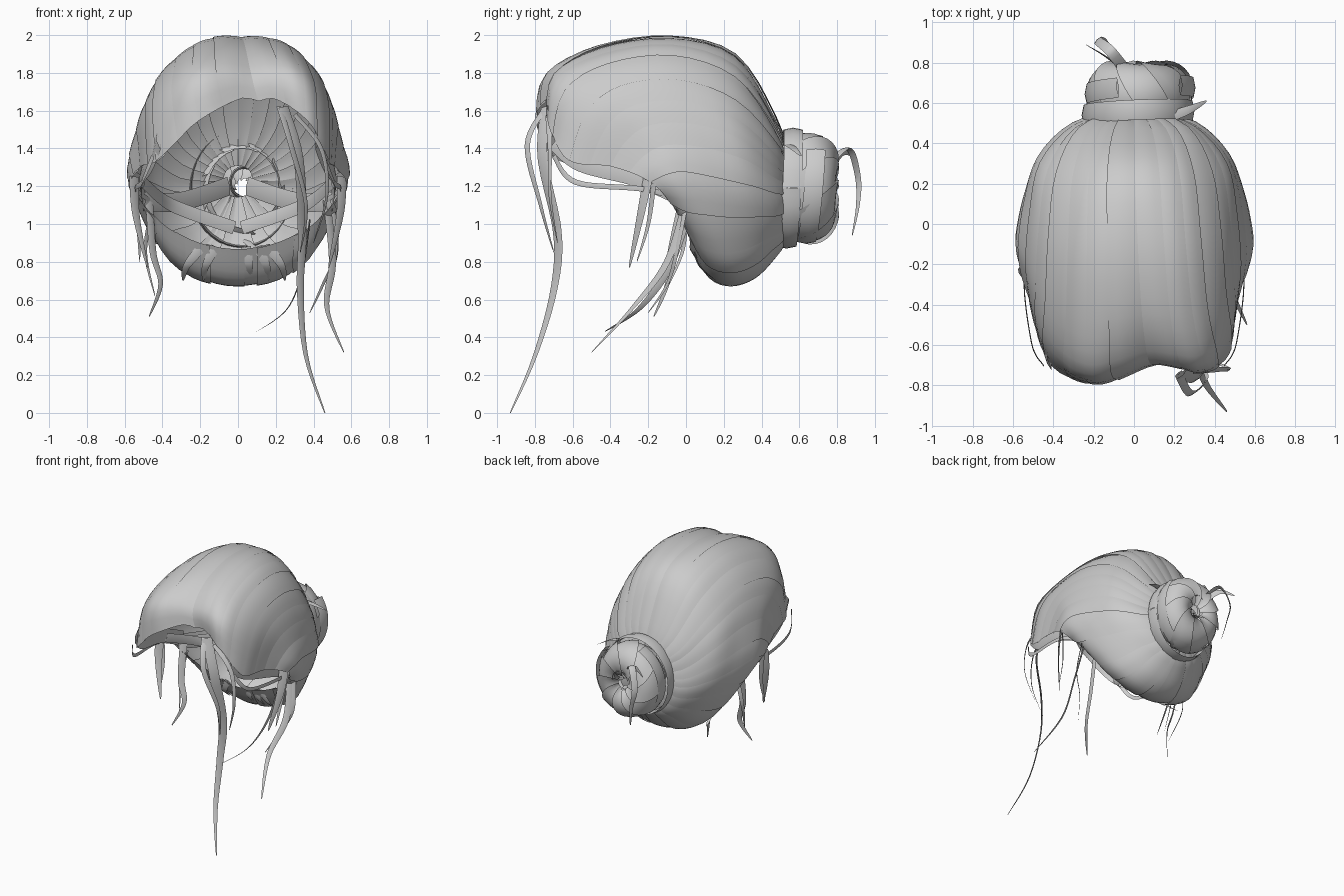
import bpy, math, random
from mathutils import Vector

random.seed(4)
cube = bpy.data.objects.get("Cube")
if cube:
    bpy.data.objects.remove(cube, do_unlink=True)

GREY = (0.6, 0.6, 0.6, 1)
hair = bpy.data.materials.new("hair_grey")
hair.use_nodes = True
hair.diffuse_color = GREY
hair.node_tree.nodes["Principled BSDF"].inputs["Base Color"].default_value = GREY


def make_object(name, verts, faces):
    mesh = bpy.data.meshes.new(name)
    mesh.from_pydata([tuple(v) for v in verts], [], faces)
    mesh.materials.append(hair)
    obj = bpy.data.objects.new(name, mesh)
    bpy.context.collection.objects.link(obj)
    bpy.ops.object.select_all(action="DESELECT")
    obj.select_set(True)
    bpy.context.view_layer.objects.active = obj
    bpy.ops.object.shade_smooth_by_angle(angle=math.radians(40))
    return obj


def spline(points, t, cyclic=False):
    """Smooth curve through the points; t counts in points."""
    n = len(points)
    i = math.floor(t) if cyclic else min(max(math.floor(t), 0), n - 2)
    f = t - i
    pick = (lambda k: points[k % n]) if cyclic else (lambda k: points[min(max(k, 0), n - 1)])
    a, b, c, d = (pick(i + k) for k in (-1, 0, 1, 2))
    return 0.5 * (2 * b + (c - a) * f + (2 * a - 5 * b + 4 * c - d) * f * f
                  + (3 * b - a - 3 * c + d) * f ** 3)


def lock(surface, start, end, high, verts, faces, across=4, along=24):
    """A strip of hair lying on a surface, one edge raised over its neighbour."""
    base = len(verts)
    for j in range(along + 1):
        v = j / along
        for i in range(across + 1):
            s = i / across
            u = start + (end - start) * s
            p = surface(u, v)
            du = surface(u + 0.02, v) - surface(u - 0.02, v)
            dv = surface(u, min(v + 0.02, 1)) - surface(u, max(v - 0.02, 0))
            normal = du.cross(dv).normalized()
            verts.append(p + normal * (high * s + 0.004 * math.sin(math.pi * s)))
    row = across + 1
    for j in range(along):
        for i in range(across):
            a = base + j * row + i
            faces.append((a, a + 1, a + row + 1, a + row))


def strand(name, points, width, side=(1, 0, 0), taper=True, steps=24):
    """A flat, tapering strip that follows a path."""
    path = [Vector(p) for p in points]
    last = len(path) - 1
    verts, faces = [], []
    for k in range(steps + 1):
        t = k / steps * last
        p = spline(path, t)
        tangent = (spline(path, min(t + 0.05, last)) - spline(path, max(t - 0.05, 0))).normalized()
        normal = tangent.cross(Vector(side)).normalized()
        flat = normal.cross(tangent)
        w = width * (1 - 0.9 * (k / steps) ** 2) if taper else width
        verts += [p + flat * w, p + normal * w * 0.2, p - flat * w, p - normal * w * 0.2]
    for k in range(steps):
        for i in range(4):
            a, b = k * 4 + i, k * 4 + (i + 1) % 4
            faces.append((a, b, b + 4, a + 4))
    return make_object(name, verts, faces)


# Guide paths from the hairline back to the bun
GUIDES = {
    "crown": [(0, -.7, 1.68), (0, -.67, 1.81), (0, -.45, 1.94), (0, -.08, 1.99), (0, .26, 1.9), (0, .47, 1.57)],
    "brow": [(.27, -.79, 1.56), (.28, -.74, 1.77), (.25, -.48, 1.9), (.23, -.1, 1.95), (.21, .25, 1.84), (.15, .47, 1.53)],
    "temple": [(.44, -.68, 1.34), (.45, -.58, 1.6), (.43, -.38, 1.74), (.41, -.06, 1.77), (.37, .25, 1.66), (.26, .47, 1.43)],
    "side": [(.51, -.38, 1.3), (.52, -.3, 1.42), (.53, -.17, 1.5), (.51, .06, 1.5), (.46, .3, 1.42), (.3, .48, 1.28)],
    "ear": [(.55, -.14, 1.19), (.57, -.06, 1.2), (.56, .03, 1.2), (.52, .18, 1.17), (.44, .36, 1.14), (.29, .5, 1.12)],
    "low": [(.35, .01, .97), (.34, .1, .83), (.34, .22, .79), (.3, .34, .82), (.24, .44, .89), (.16, .52, .96)],
    "nape": [(0, .03, .87), (0, .13, .72), (0, .24, .68), (0, .36, .72), (0, .46, .82), (0, .52, .92)],
}
GATHER = Vector((0, .58, 1.22))
half = [[Vector(p) for p in g] for g in GUIDES.values()]
for guide in half:
    guide.append(guide[-1].lerp(GATHER, 0.75))
mirrored = [[Vector((-p.x, p.y, p.z)) for p in g] for g in half[-2:0:-1]]
loop = half + mirrored
COUNT = len(loop)


def scalp(u, v):
    p = spline([spline(g, v * 6) for g in loop], u, cyclic=True)
    top = max(0, math.cos(math.tau * u / COUNT))
    front = max(0, 1 - v * 1.2)
    # The left fringe sits a little further back
    p.y += 0.25 * max(0, p.x) * front * top
    p.x += 0.11 * front ** 2 * top ** 2
    # Groove along the parting
    near = min(u % COUNT, -u % COUNT)
    p.z -= 0.03 * max(0, 1 - near / 0.3) * max(0, 1 - v / 0.45)
    return p


# Scalp hair: overlapping locks, upper ones over lower ones, on both sides
LOCKS = 13
step = COUNT / 2 / LOCKS
for side_name, sign in (("left", 1), ("right", -1)):
    verts, faces = [], []
    for k in range(LOCKS):
        wide = step * random.uniform(1.1, 1.5)
        start = k * step
        lock(scalp, sign * start, sign * (start + wide), random.uniform(.005, .015), verts, faces)
    make_object(side_name + "_scalp_hair", verts, faces)


# Bun: twisted locks rolling over into a hollow at the back
def bun(u, v):
    angle, rise = u + 1.3 * v, -1.1 + 3.5 * v
    r = .5 + .5 * math.cos(rise)
    return Vector((.03 + .27 * r * math.cos(angle), .65 + .16 * math.sin(rise), 1.19 + .3 * r * math.sin(angle)))


verts, faces = [], []
for k in range(9):
    start = k * math.tau / 9
    lock(bun, start, start - 0.95, .02, verts, faces, along=16)
make_object("bun", verts, faces)


# Bands wound round the bun
def band(name, centre, rx, rz, tilt, width, start=0, sweep=math.tau):
    path = []
    for k in range(17):
        a = start + sweep * k / 16
        path.append((centre[0] + rx * math.cos(a), centre[1] + tilt * math.cos(a - 1), centre[2] + rz * math.sin(a)))
    return strand(name, path, width, side=(0, 1, 0), taper=False, steps=40)


band("bun_tie", (.02, .55, 1.19), .27, .31, .02, .05)
band("bun_outer_wrap", (.03, .66, 1.2), .265, .295, .03, .05, 2, 5)
band("bun_core_wrap", (.03, .74, 1.22), .07, .08, .02, .04, 0, 5)

# Loose strands round the face, turned half sideways
ANGLED = (.7, .7, 0)
strand("long_front_strand", [(.24, -.74, 1.62), (.32, -.76, 1.35), (.34, -.68, .95), (.33, -.7, .65), (.36, -.8, .3), (.46, -.93, 0)], .038, ANGLED)
strand("short_front_strand", [(.22, -.74, 1.62), (.28, -.84, 1.42), (.36, -.77, 1.1), (.33, -.7, .85)], .022, ANGLED)
strand("thin_front_strand", [(.3, -.73, 1.58), (.44, -.72, 1.4), (.47, -.72, 1.15), (.4, -.68, .9)], .018, ANGLED)

# Loose strands behind the ears
strand("left_long_strand", [(.47, 0, 1.12), (.5, -.1, .8), (.47, -.28, .56), (.56, -.5, .32)], .028, ANGLED)
strand("left_curled_strand", [(.38, 0, 1.02), (.34, -.1, .75), (.26, -.25, .55), (.1, -.43, .43)], .022, (0, 1, 0))
strand("left_thin_strand", [(.5, 0, 1.1), (.52, -.05, .85), (.45, -.1, .68), (.38, -.2, .53)], .016, ANGLED)
strand("right_long_strand", [(-.47, -.02, 1.12), (-.45, -.08, .85), (-.41, -.1, .68), (-.47, -.17, .51)], .028, ANGLED)
strand("right_thin_strand", [(-.46, 0, 1.05), (-.49, -.02, .85), (-.44, -.12, .62)], .016, ANGLED)

# Strands hanging by the ears and tucked under the sides
for side_name, s in (("left", 1), ("right", -1)):
    strand(side_name + "_ear_strand", [(s * .55, -.2, 1.25), (s * .54, -.24, 1.05), (s * .48, -.3, .77)], .035, ANGLED)
    strand(side_name + "_ear_wisp", [(s * .56, -.17, 1.22), (s * .53, -.2, 1.0), (s * .52, -.26, .8)], .018, ANGLED)
    strand(side_name + "_upper_tuck", [(s * .42, -.69, 1.44), (s * .46, -.55, 1.33), (s * .51, -.25, 1.25), (s * .5, 0, 1.14)], .055, (0, 0, 1), False)
    strand(side_name + "_lower_tuck", [(s * .45, -.7, 1.36), (s * .51, -.58, 1.22), (s * .54, -.2, 1.18), (s * .4, .1, 1.08)], .014, (0, 0, 1), False)
    strand(side_name + "_inner_tuck", [(s * .5, -.2, 1.22), (s * .35, .1, 1.1), (s * .02, .25, .98)], .035, (0, 0, 1), False)
    strand(side_name + "_inner_sweep", [(s * .5, -.05, 1.12), (s * .3, .2, 1.12), (s * .05, .48, 1.2)], .05, (0, 0, 1), False)

# Short ends at the nape
for k, x in enumerate((-.27, -.17, .06, .15, .23)):
    strand(f"nape_end_{k + 1}", [(x * .7, .04, .88), (x, .07, .78), (x * 1.08, .16, .7)], .026)

# Wisps escaping from the bun
strand("bun_curl", [(-.04, .76, 1.32), (-.12, .86, 1.4), (-.18, .91, 1.25), (-.15, .91, 1.1), (-.12, .88, .94)], .028, ANGLED)
strand("bun_wisp", [(-.05, .76, 1.3), (-.14, .83, 1.38), (-.24, .89, 1.36)], .025, (0, 0, 1))
strand("bun_side_wisp", [(.2, .54, 1.42), (.28, .57, 1.4), (.36, .61, 1.36)], .025, (0, 1, 0))
strand("bun_low_wisp", [(.02, .55, .93), (.1, .45, .86), (.2, .36, .78)], .02)
